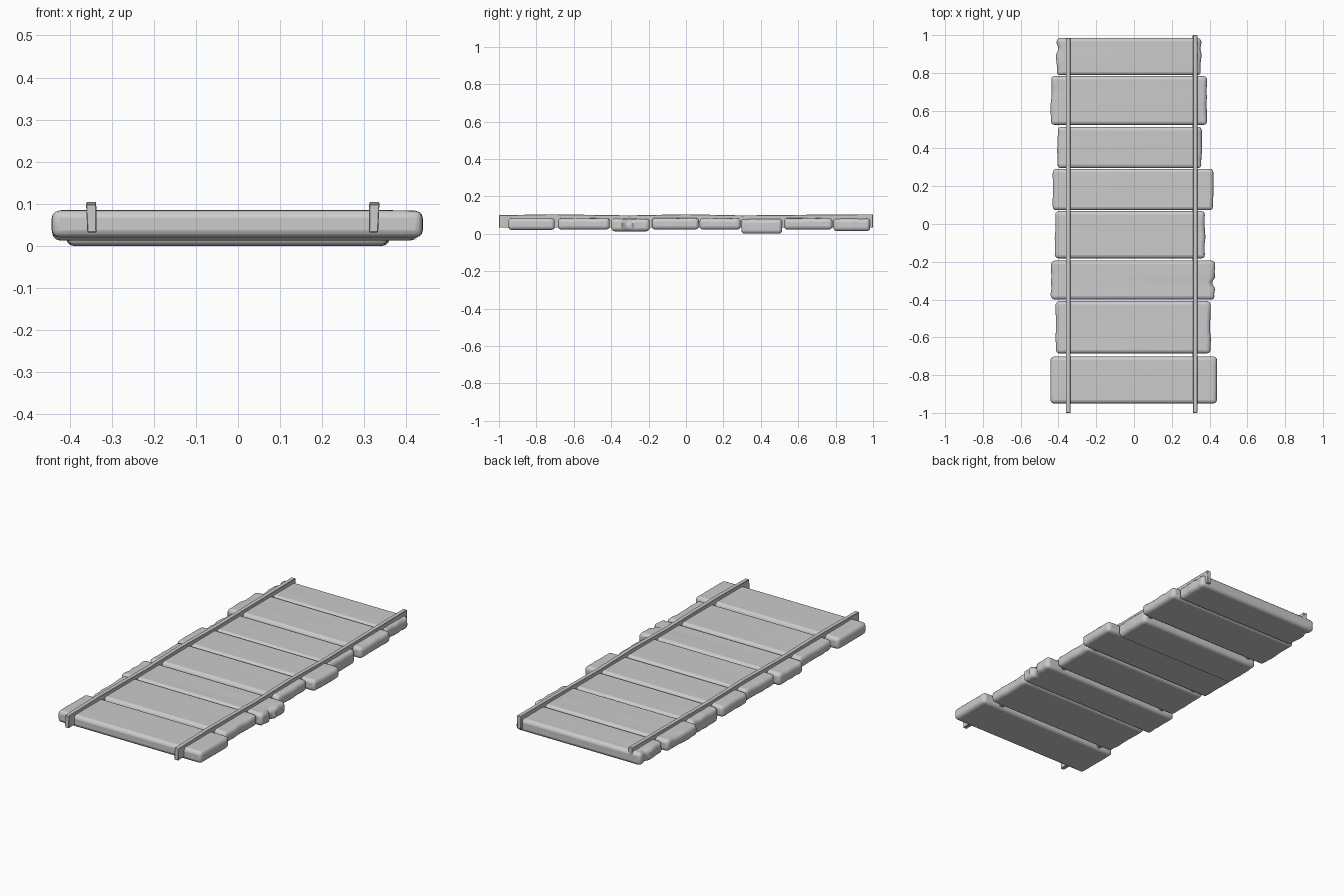
import bpy, bmesh, random

if "Cube" in bpy.data.objects:
    bpy.data.objects.remove(bpy.data.objects["Cube"])

random.seed(4)


def finish(name, bm, bevel, segments):
    bmesh.ops.recalc_face_normals(bm, faces=bm.faces)
    me = bpy.data.meshes.new(name)
    bm.to_mesh(me)
    bm.free()
    ob = bpy.data.objects.new(name, me)
    bpy.context.collection.objects.link(ob)
    mod = ob.modifiers.new("rounded_edges", 'BEVEL')
    mod.width = bevel
    mod.segments = segments
    mod.limit_method = 'ANGLE'
    mod.angle_limit = 0.9
    bpy.ops.object.select_all(action='DESELECT')
    ob.select_set(True)
    bpy.context.view_layer.objects.active = ob
    bpy.ops.object.shade_smooth_by_angle(angle=0.6)
    return ob


def plank(name, x0, x1, y0, y1, z0, z1, wear, notch):
    """Board with worn, slightly ragged ends; notch = (end, row, depth)."""
    rows = 7
    xs = [x0, x0 + 0.06, x1 - 0.06, x1]
    bm = bmesh.new()
    layers = []
    inset = {(e, j): random.uniform(0, wear) if 0 < j < rows else wear * 0.5
             for e in (0, 3) for j in range(rows + 1)}
    drop = {k: random.uniform(0, wear) if 0 < k[1] < rows else 0 for k in inset}
    if notch:
        end, row, depth = notch
        inset[end, row] = depth
        drop[end, row] = depth * 0.6
    for z in (z0, z1):
        layer = []
        for i, x in enumerate(xs):
            col = []
            for j in range(rows + 1):
                px, pz = x, z
                if i in (0, 3):
                    px += inset[i, j] * (1 if i == 0 else -1)
                    if z == z1:
                        pz -= drop[i, j]
                col.append(bm.verts.new((px, y0 + (y1 - y0) * j / rows, pz)))
            layer.append(col)
        layers.append(layer)
    # top and bottom grids
    for layer in layers:
        for i in range(3):
            for j in range(rows):
                bm.faces.new((layer[i][j], layer[i + 1][j],
                              layer[i + 1][j + 1], layer[i][j + 1]))
    # side walls around the rim
    rim = [(i, 0) for i in range(3)] + [(3, j) for j in range(rows)]
    rim += [(i, rows) for i in range(3, 0, -1)] + [(0, j) for j in range(rows, 0, -1)]
    for a, b in zip(rim, rim[1:] + rim[:1]):
        lo, hi = layers
        bm.faces.new((lo[a[0]][a[1]], lo[b[0]][b[1]], hi[b[0]][b[1]], hi[a[0]][a[1]]))
    return finish(name, bm, 0.018, 3)


# Planks: x0, x1, y0, y1, z0, z1, wear, notch
planks = [
    (-0.443, 0.440, -0.950, -0.702, 0.020, 0.084, 0.002, None),
    (-0.417, 0.408, -0.685, -0.408, 0.022, 0.084, 0.006, None),
    (-0.442, 0.432, -0.400, -0.194, 0.013, 0.081, 0.008, (3, 3, 0.024)),
    (-0.420, 0.378, -0.182, 0.068, 0.022, 0.085, 0.005, None),
    (-0.431, 0.421, 0.073, 0.292, 0.022, 0.084, 0.004, None),
    (-0.408, 0.361, 0.296, 0.514, 0.000, 0.081, 0.007, None),
    (-0.443, 0.390, 0.525, 0.783, 0.022, 0.085, 0.007, None),
    (-0.413, 0.357, 0.788, 0.985, 0.014, 0.083, 0.006, (0, 5, 0.016)),
]
for n, p in enumerate(planks, 1):
    plank(f"plank_{n}", *p)


def rail(name, x, y_end, lean):
    """Thin upright strip through the planks with a slightly uneven top."""
    stations = [(-1.0, 0.099), (-0.72, 0.104), (-0.3, 0.098), (0.0, 0.104),
                (0.3, 0.098), (0.7, 0.102), (y_end, 0.104)]
    bm = bmesh.new()
    rings = []
    for y, top in stations:
        rings.append([bm.verts.new(c) for c in (
            (x - 0.011, y, 0.032), (x + 0.011, y, 0.032),
            (x + 0.012 + lean, y, top), (x - 0.012 + lean, y, top))])
    for r, s in zip(rings, rings[1:]):
        for k in range(4):
            bm.faces.new((r[k], r[(k + 1) % 4], s[(k + 1) % 4], s[k]))
    bm.faces.new(rings[0])
    bm.faces.new(rings[-1])
    return finish(name, bm, 0.002, 1)


# Long rails
rail("left_rail", -0.347, 0.985, -0.002)
rail("right_rail", 0.322, 1.0, 0.002)
